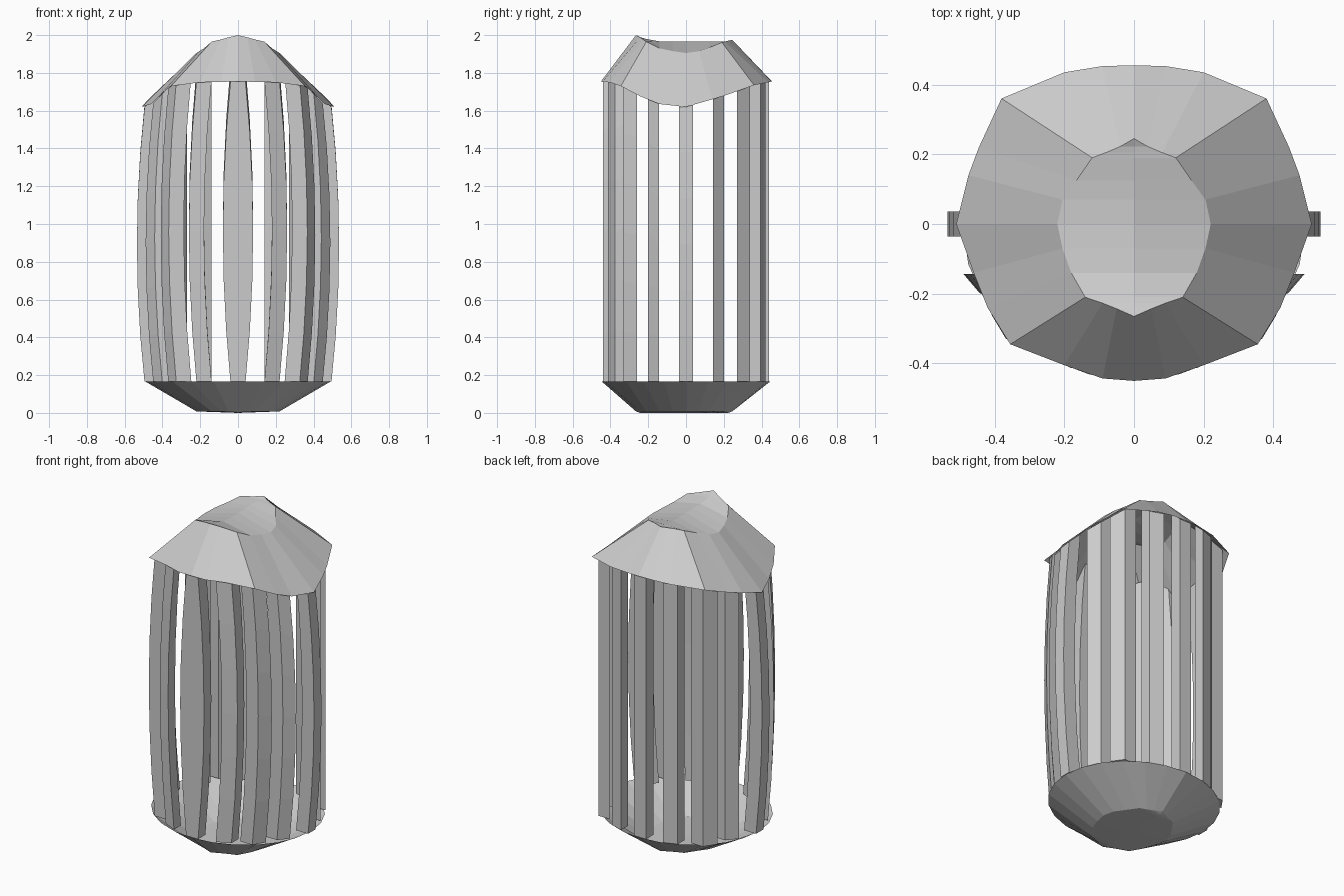
import bpy, bmesh, math
from mathutils import Vector
from mathutils.bvhtree import BVHTree

cube = bpy.data.objects.get("Cube")
if cube:
    bpy.data.objects.remove(cube, do_unlink=True)

grey = bpy.data.materials.new("light grey")
grey.use_nodes = True
grey.diffuse_color = (0.6, 0.6, 0.6, 1)
grey.node_tree.nodes["Principled BSDF"].inputs["Base Color"].default_value = grey.diffuse_color

# Right halves of the roof's eave and its top rim, from front to back
EAVE = [(0, -.45, 1.755), (.09, -.443, 1.752), (.2, -.405, 1.75), (.355, -.345, 1.73),
        (.42, -.24, 1.675), (.46, -.14, 1.635), (.51, 0, 1.62), (.475, .14, 1.66),
        (.445, .22, 1.685), (.38, .36, 1.735), (.2, .435, 1.75), (.09, .453, 1.755), (0, .455, 1.755)]
RIM = [(0, -.265, 2), (.05, -.243, 1.988), (.09, -.227, 1.977), (.14, -.21, 1.965),
       (.18, -.14, 1.93), (.205, -.07, 1.915), (.22, 0, 1.905), (.205, .07, 1.915),
       (.165, .125, 1.935), (.12, .19, 1.962), (.08, .205, 1.966), (.04, .222, 1.97), (0, .245, 1.975)]


def finish(name, bm):
    bmesh.ops.recalc_face_normals(bm, faces=bm.faces)
    mesh = bpy.data.meshes.new(name)
    bm.to_mesh(mesh)
    bm.free()
    mesh.materials.append(grey)
    obj = bpy.data.objects.new(name, mesh)
    bpy.context.collection.objects.link(obj)
    return obj


def shell(name, wide, narrow, ridge, curl):
    """Flared half shell closed at its narrow end, mirrored across x."""
    bm = bmesh.new()
    outer = [bm.verts.new(p) for p in wide]
    inner = [bm.verts.new(p) for p in narrow]
    # Centre line of the cap, curling up towards the front
    spine = [bm.verts.new((0, y, ridge + curl * min(0, y + .1) ** 2)) for x, y, z in narrow[1:-1]]
    spine = [inner[0]] + spine + [inner[-1]]
    for i in range(len(wide) - 1):
        bm.faces.new((outer[i], outer[i + 1], inner[i + 1], inner[i]))
        cap = [inner[i], inner[i + 1], spine[i + 1], spine[i]]
        bm.faces.new(list(dict.fromkeys(cap)))
    tree = BVHTree.FromBMesh(bm)
    obj = finish(name, bm)
    mod = obj.modifiers.new("mirror", 'MIRROR')
    mod.use_axis[0] = True
    mod.use_clip = True
    return tree


roof = shell("roof", EAVE, RIM, 1.965, 1.2)

# Base bowl with an oval edge
steps = len(RIM) - 1
oval = [(.492 * math.sin(math.pi * i / steps), -.447 * math.cos(math.pi * i / steps), .167)
        for i in range(steps + 1)]
shell("base", oval, [(x, y, .008) for x, y, z in RIM], 0, 0)


def roof_height(x, y, fallback):
    """Height just under the roof, or the fallback beyond its eave."""
    hit = roof.ray_cast(Vector((max(abs(x), .001), y, 3)), Vector((0, 0, -1)))[0]
    return hit.z - .008 if hit else fallback


def bar(name, x, y, eave, bow, half_y, skew_x, skew_y, half_x=.04, bottom=.165, steps=6):
    """Upright bar, skewed to follow the ring, bowed outwards in x and cut to the roof."""
    bm = bmesh.new()
    corners = []
    for sx, sy in ((-1, -1), (1, -1), (1, 1), (-1, 1)):
        px = x + sx * half_x + skew_x * sy * half_y
        py = y + sy * half_y + skew_y * sx * half_x
        corners.append((px, py, roof_height(px, py, eave)))
    rings = []
    for k in range(steps + 1):
        t = k / steps
        push = bow * (1 - (2 * t - 1) ** 2)
        rings.append([bm.verts.new((px + math.copysign(push, px), py, bottom + t * (top - bottom)))
                      for px, py, top in corners])
    for a, b in zip(rings, rings[1:]):
        for i in range(4):
            j = (i + 1) % 4
            bm.faces.new((a[i], a[j], b[j], b[i]))
    bm.faces.new(rings[0])
    bm.faces.new(rings[-1])
    finish(name, bm)


# Bars for one side, front to back: x, y, eave height, half depth, skew in x, skew in y
BARS = [(0, -.405, 1.75, .035, 0, 0),
        (.18, -.362, 1.74, .033, 0, -.45),
        (.308, -.295, 1.72, .035, -.6, 0),
        (.385, -.172, 1.64, .028, -.85, 0),
        (.455, 0, 1.63, .036, 0, 0),
        (.39, .172, 1.66, .03, .85, 0),
        (.335, .305, 1.72, .035, .7, 0),
        (.18, .375, 1.74, .033, 0, .35),
        (0, .405, 1.75, .035, 0, 0)]
for n, (x, y, eave, half_y, skew_x, skew_y) in enumerate(BARS):
    place = "front" if y < 0 else "back" if y > 0 else "side"
    # Only the bars on the front half bow
    bow = .04 if y <= 0 else 0
    for sx, side in (((1, "left"), (-1, "right")) if x else ((1, "middle"),)):
        bar(f"{place}_{side}_bar_{n}", sx * x, y, eave, bow, half_y, -skew_x * sx, -skew_y * sx)
